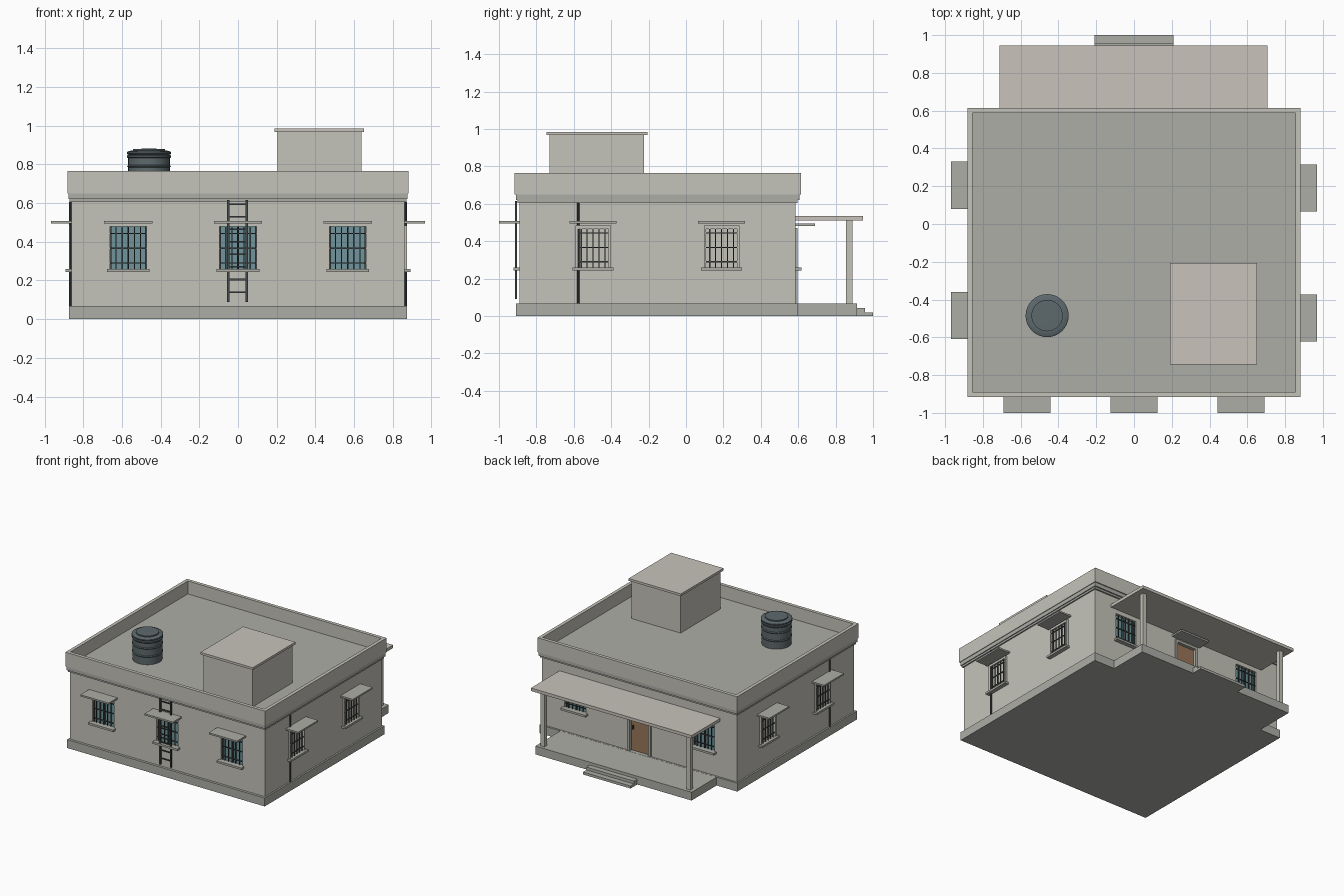
import bpy, bmesh, math
from mathutils import Matrix

if "Cube" in bpy.data.objects:
    bpy.data.objects.remove(bpy.data.objects["Cube"])


def material(name, rgb):
    m = bpy.data.materials.new(name)
    m.diffuse_color = (*rgb, 1)
    m.use_nodes = True
    m.node_tree.nodes["Principled BSDF"].inputs["Base Color"].default_value = m.diffuse_color
    return m


WALL = material("plaster", (0.56, 0.55, 0.49))
TRIM = material("concrete", (0.42, 0.42, 0.39))
PALE = material("pale_slab", (0.58, 0.55, 0.50))
DARK = material("dark_metal", (0.06, 0.07, 0.07))
GLASS = material("glass", (0.16, 0.30, 0.33))
WOOD = material("wood", (0.32, 0.18, 0.10))
TANK = material("tank_plastic", (0.11, 0.14, 0.15))


def finish(name, bm, mat):
    me = bpy.data.meshes.new(name)
    bm.to_mesh(me)
    bm.free()
    me.materials.append(mat)
    ob = bpy.data.objects.new(name, me)
    bpy.context.collection.objects.link(ob)
    return ob


def boxes(name, mat, items):
    """One object from boxes given as (x0, x1, y0, y1, z0, z1)."""
    bm = bmesh.new()
    for x0, x1, y0, y1, z0, z1 in items:
        c = ((x0 + x1) / 2, (y0 + y1) / 2, (z0 + z1) / 2)
        s = (abs(x1 - x0), abs(y1 - y0), abs(z1 - z0))
        bmesh.ops.create_cube(bm, size=1, matrix=Matrix.Translation(c) @ Matrix.Diagonal((*s, 1)))
    return finish(name, bm, mat)


def on(face, u0, u1, d0, d1, z0, z1):
    """Box on a wall: u runs along it, d is the distance outward from the origin."""
    if face in ("front", "back"):
        s = -1 if face == "front" else 1
        return (u0, u1, s * d0, s * d1, z0, z1)
    s = -1 if face == "left" else 1
    return (s * d0, s * d1, u0, u1, z0, z1)


X, YF, YB = 0.86, 0.89, 0.585          # outer wall faces
T = 0.04                               # wall thickness
Z0, Z1 = 0.067, 0.62                   # wall foot and head
W = 0.095                              # half width of a window
WZ0, WZ1 = 0.255, 0.478                # window opening heights


def wall(face, d, openings):
    """Wall built from piers, aprons and lintels around its openings."""
    parts, u = [], -X
    for c, z0, z1 in openings:
        parts.append(on(face, u, c - W, d - T, d, Z0, Z1))
        if z0 > Z0:
            parts.append(on(face, c - W, c + W, d - T, d, Z0, z0))
        parts.append(on(face, c - W, c + W, d - T, d, z1, Z1))
        u = c + W
    parts.append(on(face, u, X, d - T, d, Z0, Z1))
    boxes(face + "_wall", WALL, parts)


def window(face, c, d, glazed, shade):
    n = f"{face}_window_{c:.2f}_"
    a, b, z0, z1 = c - W, c + W, WZ0, WZ1
    boxes(n + "sill", TRIM, [on(face, a - .015, b + .015, d - .01, d + .033, z0 - .012, z0 + .004)])
    if shade:
        boxes(n + "sunshade", TRIM, [on(face, c - .125, c + .125, d - .01, shade, .495, .508)])
    f = .012
    if glazed:
        boxes(n + "glass", GLASS, [on(face, a, b, d - .03, d - .022, z0, z1)])
        boxes(n + "sash", DARK, [on(face, u - .004, u + .004, d - .022, d - .014, z0, z1)
                                 for u in (a + .004, c, b - .004)])
        g0, g1 = d - .010, d - .004
    else:
        boxes(n + "frame", WALL, [on(face, a, a + f, d, d + .015, z0, z1),
                                  on(face, b - f, b, d, d + .015, z0, z1),
                                  on(face, a, b, d, d + .015, z1 - f, z1 + .006)])
        g0, g1 = d + .006, d + .012
    r = .003
    bars = [on(face, a + 2 * W * i / 6 - r, a + 2 * W * i / 6 + r, g0, g1, z0, z1) for i in range(1, 6)]
    bars += [on(face, a, b, g0, g1, z - r, z + r) for z in (z0 + .035, (z0 + z1) / 2, z1 - .035)]
    boxes(n + "bars", DARK, bars)


# Plinth, porch floor and steps
boxes("plinth", TRIM, [(-.873, .873, -.91, .6, 0, .067)])
boxes("porch_floor", TRIM, [(-.69, .69, .6, .915, 0, .066)])
boxes("upper_step", TRIM, [(-.21, .21, .915, .957, 0, .043)])
boxes("lower_step", TRIM, [(-.21, .21, .957, 1.0, 0, .02)])

# Walls
wins = (-.567, 0, .567)
wall("front", YF, [(c, WZ0, WZ1) for c in wins])
wall("back", YB, [(-.567, WZ0, WZ1), (0, Z0, .46), (.567, WZ0, WZ1)])
for side in ("left", "right"):
    boxes(side + "_wall", WALL, [on(side, -YF + T, YB - T, X - T, X, Z0, Z1)])

# Windows
for c in wins:
    window("front", c, YF, True, 1.0)
for c in (-.567, .567):
    window("back", c, YB, True, 0)
for side, cs in (("left", (-.485, .205)), ("right", (-.497, .19))):
    for c in cs:
        window(side, c, X, False, .968)

# Door with frame, handle and sunshade
boxes("door", WOOD, [(-.083, .083, YB - .03, YB - .015, Z0, .45)])
boxes("door_frame", TRIM, [(-W - .01, -W + .012, YB - .03, YB + .01, Z0, .47),
                           (W - .012, W + .01, YB - .03, YB + .01, Z0, .47),
                           (-W, W, YB - .03, YB + .01, .45, .47)])
boxes("door_handle", DARK, [(.06, .068, YB - .015, YB, .24, .27)])
boxes("door_sunshade", TRIM, [(-.13, .13, YB - .01, .69, .482, .496)])

# Roof slab, cornice and parapet
boxes("cornice", TRIM, [(-.87, .87, -.9, .597, .605, .62)])
boxes("roof_slab", TRIM, [(-.877, .877, -.91, .607, .62, .662)])
px, y0, y1, t = .882, -.917, .615, .027
boxes("parapet", WALL, [(-px, px, y0, y0 + t, .65, .765), (-px, px, y1 - t, y1, .65, .765),
                        (-px, -px + t, y0 + t, y1 - t, .65, .765),
                        (px - t, px, y0 + t, y1 - t, .65, .765)])

# Stair room on the roof
boxes("roof_room", WALL, [(.205, .638, -.73, -.225, .66, .967)])
boxes("roof_room_lid", PALE, [(.19, .652, -.745, -.207, .967, .985)])

# Porch roof and columns
boxes("porch_roof", PALE, [(-.712, .708, YB, .945, .512, .536)])
for s, n in ((-1, "left"), (1, "right")):
    boxes(n + "_porch_column", WALL, [(s * .627, s * .662, .855, .89, .066, .515)])

# Drain pipes on the side walls
for s, n in ((-1, "left"), (1, "right")):
    bm = bmesh.new()
    bmesh.ops.create_cone(bm, cap_ends=True, segments=10, radius1=.007, radius2=.007, depth=.54,
                          matrix=Matrix.Translation((s * (X + .006), -.577, .337)))
    finish(n + "_drain_pipe", bm, DARK)

# Ladder
rails = [(x - .006, x + .006, -.915, -.903, .09, .615) for x in (-.05, .045)]
rungs = [(-.05, .045, -.912, -.906, z - .004, z + .004) for z in [.14 + .065 * i for i in range(8)]]
boxes("ladder", DARK, rails + rungs)

# Water tank, a revolved profile
profile = [(0, .66), (.108, .66), (.108, .72), (.113, .726), (.108, .732), (.108, .785), (.113, .791),
           (.108, .797), (.108, .832), (.114, .838), (.114, .846), (.107, .850), (.114, .856),
           (.114, .864), (.104, .870), (.083, .872), (.083, .880), (0, .882)]
bm = bmesh.new()
vs = [bm.verts.new((r - .46, -.485, z)) for r, z in profile]
es = [bm.edges.new(p) for p in zip(vs, vs[1:])]
bmesh.ops.spin(bm, geom=vs + es, cent=(-.46, -.485, 0), axis=(0, 0, 1), angle=math.tau, steps=32)
bmesh.ops.remove_doubles(bm, verts=bm.verts, dist=1e-4)
bmesh.ops.recalc_face_normals(bm, faces=bm.faces)
tank = finish("water_tank", bm, TANK)
bpy.context.view_layer.objects.active = tank
tank.select_set(True)
bpy.ops.object.shade_smooth_by_angle(angle=math.radians(35))
